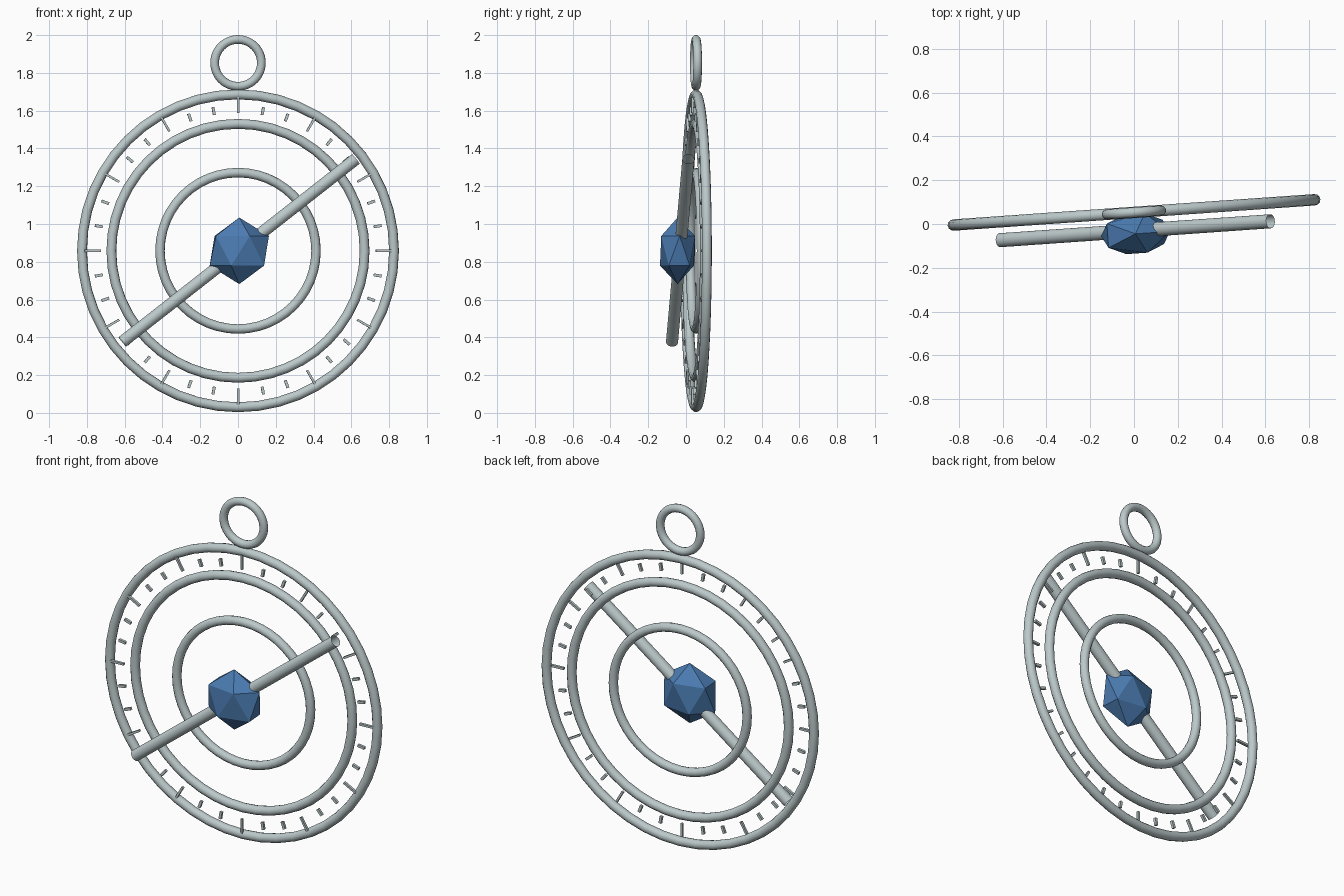
import bpy, math
from mathutils import Matrix, Vector

if "Cube" in bpy.data.objects:
    bpy.data.objects.remove(bpy.data.objects["Cube"])

# Everything lies in a disc plane that is turned slightly about z
FRAME = Matrix.Translation((0, 0.053, 0.858)) @ Matrix.Rotation(math.radians(4), 4, 'Z')


def material(name, rgb):
    m = bpy.data.materials.new(name)
    m.diffuse_color = (*rgb, 1)
    m.use_nodes = True
    m.node_tree.nodes["Principled BSDF"].inputs["Base Color"].default_value = m.diffuse_color
    return m


silver = material("silver_grey", (0.50, 0.58, 0.59))
blue = material("gem_blue", (0.07, 0.20, 0.44))


def finish(name, mat, local, smooth):
    ob = bpy.context.object
    ob.name = name
    ob.data.materials.append(mat)
    ob.matrix_world = FRAME @ local
    if smooth:
        bpy.ops.object.shade_smooth_by_angle(angle=math.radians(40))
    return ob


def ring(name, major, minor, z=0.0):
    bpy.ops.mesh.primitive_torus_add(major_radius=major, minor_radius=minor,
                                     major_segments=48, minor_segments=12)
    finish(name, silver, Matrix.Translation((0, 0, z)) @ Matrix.Rotation(math.pi / 2, 4, 'X'), True)


# Concentric rings and hanging loop
ring("outer_ring", 0.828, 0.026)
ring("middle_ring", 0.672, 0.026)
ring("inner_ring", 0.414, 0.025)
ring("hanging_loop", 0.124, 0.023, 0.995)

# Degree marks: long every 30 degrees, short every 10
for i in range(36):
    is_long = i % 3 == 0
    length, width = (0.085, 0.012) if is_long else (0.042, 0.015)
    bpy.ops.mesh.primitive_cube_add(size=1)
    local = (Matrix.Rotation(math.radians(10 * i), 4, 'Y')
             @ Matrix.Translation((0, -0.018, 0.73 + length / 2))
             @ Matrix.Diagonal((width, 0.015, length, 1)))
    finish(f"{'long' if is_long else 'short'}_mark_{i:02d}", silver, local, False)

# Open-ended tube pointer across the face
bpy.ops.mesh.primitive_cylinder_add(vertices=32, radius=0.032, depth=1.573, end_fill_type='NOTHING')
finish("pointer_tube", silver,
       Matrix.Translation((0, -0.084, 0.002)) @ Matrix.Rotation(math.radians(52), 4, 'Y'), True)

# Flattened faceted centre gem
bpy.ops.mesh.primitive_ico_sphere_add(subdivisions=1, radius=0.176)
finish("centre_gem", blue,
       Matrix.Translation((0, -0.098, 0)) @ Matrix.Diagonal((1, 0.6, 1, 1)), False)
